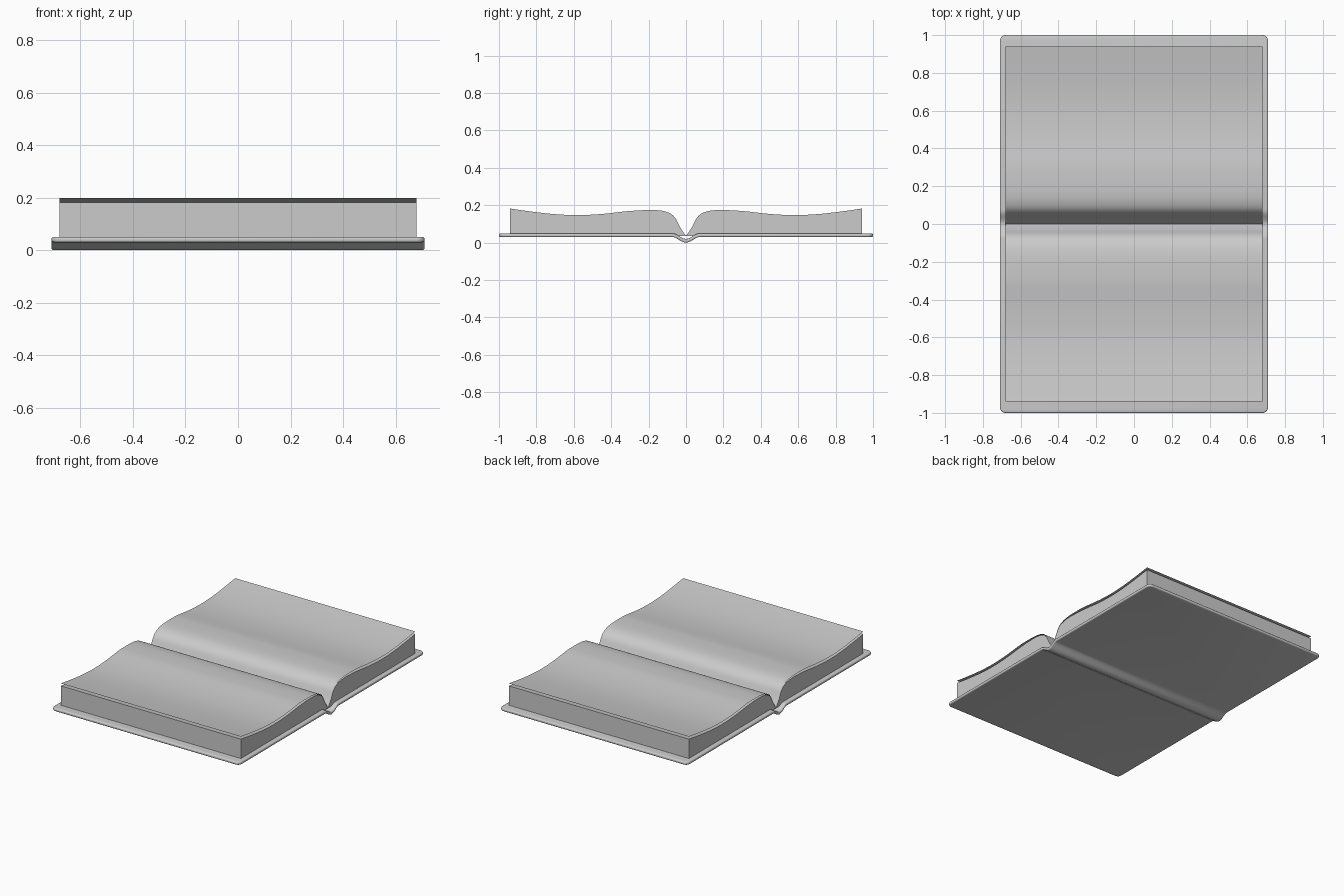
import bpy, bmesh, math

cube = bpy.data.objects.get("Cube")
if cube:
    bpy.data.objects.remove(cube)


def material(name, value):
    m = bpy.data.materials.new(name)
    m.use_nodes = True
    color = (value, value, value, 1)
    m.diffuse_color = color
    m.node_tree.nodes["Principled BSDF"].inputs["Base Color"].default_value = color
    return m


grey = material("plain grey", 0.6)


def finish(bm, name, angle=35):
    mesh = bpy.data.meshes.new(name)
    bm.to_mesh(mesh)
    bm.free()
    obj = bpy.data.objects.new(name, mesh)
    bpy.context.collection.objects.link(obj)
    mesh.materials.append(grey)
    bpy.ops.object.select_all(action='DESELECT')
    obj.select_set(True)
    bpy.context.view_layer.objects.active = obj
    bpy.ops.object.shade_smooth_by_angle(angle=math.radians(angle))
    return obj


def smooth_curve(points, steps=6):
    """Interpolate a (y, z) profile through its points."""
    p = [points[0]] + points + [points[-1]]
    out = []
    for a, b, c, d in zip(p, p[1:], p[2:], p[3:]):
        for i in range(steps):
            t = i / steps
            out.append(tuple(0.5 * (2 * b[k] + (c[k] - a[k]) * t
                       + (2 * a[k] - 5 * b[k] + 4 * c[k] - d[k]) * t ** 2
                       + (3 * b[k] - a[k] - 3 * c[k] + d[k]) * t ** 3) for k in (0, 1)))
    return out + [points[-1]]


def spine_drop(y):
    """How far the cover sinks beneath the gutter."""
    return 0.03 * 0.5 * (1 + math.cos(math.pi * min(abs(y) / 0.075, 1)))


# Page surface, from the gutter to the outer edge
page_curve = smooth_curve([(0, 0.035), (0.03, 0.08), (0.06, 0.135), (0.1, 0.163),
                           (0.17, 0.174), (0.3, 0.169), (0.45, 0.153), (0.58, 0.147),
                           (0.7, 0.152), (0.82, 0.165), (0.94, 0.182)])
HALF = 0.68

for side, label in ((-1, "front"), (1, "back")):
    # Solid block of pages
    bm = bmesh.new()
    base = [(0.94, 0.045), (0.07, 0.045), (0.03, 0.035)]
    verts = [bm.verts.new((-HALF, side * y, z)) for y, z in page_curve + base]
    face = bm.faces.new(verts)
    ext = bmesh.ops.extrude_face_region(bm, geom=[face])
    moved = [v for v in ext["geom"] if isinstance(v, bmesh.types.BMVert)]
    bmesh.ops.translate(bm, verts=moved, vec=(2 * HALF, 0, 0))
    bmesh.ops.recalc_face_normals(bm, faces=bm.faces)
    finish(bm, label + "_page_block")

    # Loose top sheet, lifting towards its outer edge
    bm = bmesh.new()
    rows = []
    for y, z in page_curve:
        lift = 0.002 + 0.015 * min(y / 0.3, 1)
        rows.append([bm.verts.new((x, side * y, z + lift)) for x in (-HALF, HALF)])
    for a, b in zip(rows, rows[1:]):
        bm.faces.new((a[0], a[1], b[1], b[0]) if side > 0 else (b[0], b[1], a[1], a[0]))
    finish(bm, label + "_top_sheet")

# Cover: rounded slab, sliced across the middle and bent down into a spine
bm = bmesh.new()
bmesh.ops.create_cube(bm, size=1)
for v in bm.verts:
    v.co = (v.co.x * 1.42, v.co.y * 2, 0.04 + v.co.z * 0.02)
corners = [e for e in bm.edges if abs(e.verts[0].co.z - e.verts[1].co.z) > 0.01]
bmesh.ops.bevel(bm, geom=corners, offset=0.03, segments=5, profile=0.5, affect='EDGES')
rims = [e for e in bm.edges if abs(e.verts[0].co.z - e.verts[1].co.z) < 0.001]
bmesh.ops.bevel(bm, geom=rims, offset=0.007, segments=3, profile=0.5, affect='EDGES')
for i in range(-10, 11):
    bmesh.ops.bisect_plane(bm, geom=bm.verts[:] + bm.edges[:] + bm.faces[:],
                           plane_co=(0, i * 0.0075, 0), plane_no=(0, 1, 0))
for v in bm.verts:
    v.co.z -= spine_drop(v.co.y)
finish(bm, "cover", 40)
